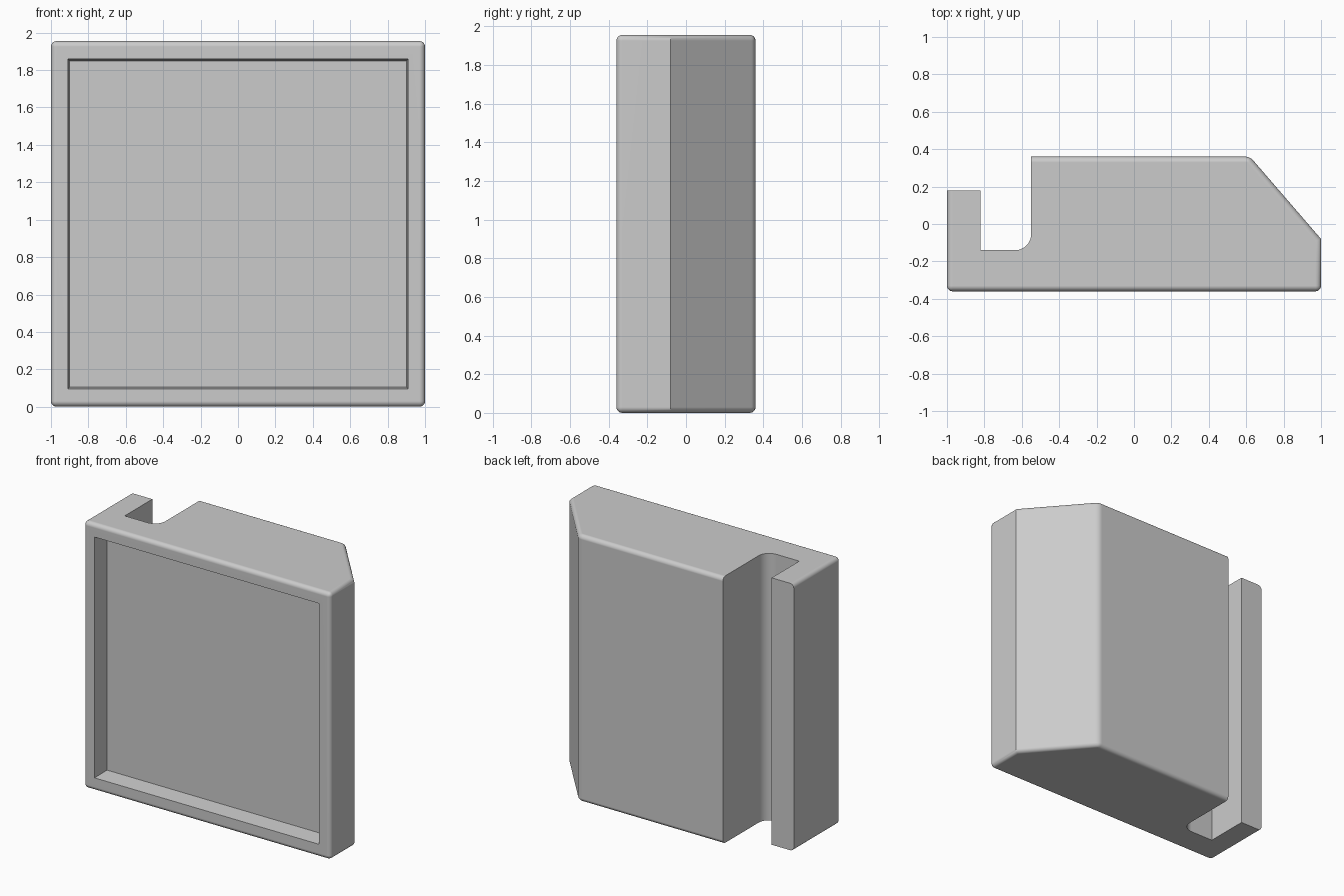
import bpy, bmesh, math
from mathutils import Matrix, Vector

if "Cube" in bpy.data.objects:
    bpy.data.objects.remove(bpy.data.objects["Cube"], do_unlink=True)

HEIGHT = 1.955
MID = HEIGHT / 2
FRONT, BACK = -0.36, 0.36
ROUND = 0.03

grey = bpy.data.materials.new("plain grey")
grey.use_nodes = True
grey.diffuse_color = (0.6, 0.6, 0.6, 1)
grey.node_tree.nodes["Principled BSDF"].inputs["Base Color"].default_value = (0.6, 0.6, 0.6, 1)


def make_object(name, bm):
    bmesh.ops.recalc_face_normals(bm, faces=bm.faces[:])
    mesh = bpy.data.meshes.new(name)
    bm.to_mesh(mesh)
    bm.free()
    obj = bpy.data.objects.new(name, mesh)
    bpy.context.collection.objects.link(obj)
    mesh.materials.append(grey)
    return obj


def apply_modifiers(obj):
    bpy.ops.object.select_all(action='DESELECT')
    bpy.context.view_layer.objects.active = obj
    obj.select_set(True)
    for mod in list(obj.modifiers):
        bpy.ops.object.modifier_apply(modifier=mod.name)


def cut(obj, cutter):
    cutter.hide_render = True
    mod = obj.modifiers.new("cut", 'BOOLEAN')
    mod.operation = 'DIFFERENCE'
    mod.solver = 'EXACT'
    mod.object = cutter
    apply_modifiers(obj)
    bpy.data.objects.remove(cutter, do_unlink=True)


# Block outline seen from above: sloped side, hooked slot with one filleted corner
slot_left, slot_right, slot_floor, fillet = -0.82, -0.55, -0.14, 0.085
outline = [(-1, FRONT), (1, FRONT), (1, -0.08), (0.62, BACK), (slot_right, BACK)]
for i in range(9):
    a = -math.pi / 2 * i / 8
    outline.append((slot_right - fillet + fillet * math.cos(a),
                    slot_floor + fillet + fillet * math.sin(a)))
outline += [(slot_left, slot_floor), (slot_left, 0.18), (-1, 0.18)]

bm = bmesh.new()
base = bm.faces.new([bm.verts.new((x, y, 0)) for x, y in outline])
grown = bmesh.ops.extrude_face_region(bm, geom=[base])["geom"]
bmesh.ops.translate(bm, vec=(0, 0, HEIGHT),
                    verts=[v for v in grown if isinstance(v, bmesh.types.BMVert)])
bmesh.ops.recalc_face_normals(bm, faces=bm.faces[:])


def is_rounded(edge):
    a, b = edge.verts[0].co, edge.verts[1].co
    m = (a + b) / 2
    if abs(a.z - b.z) > 0.1:
        # upright edges: both front corners and the top of the slope
        return m.y < FRONT + 0.01 or abs(m.x - 0.62) < 0.01
    # rims of the outer sides only, never the slot
    return m.y < FRONT + 0.01 or abs(m.x) > 0.99 or m.x > 0.7 or m.y > BACK - 0.01


bmesh.ops.bevel(bm, geom=[e for e in bm.edges if is_rounded(e)], offset=ROUND,
                offset_type='OFFSET', segments=5, profile=0.5, affect='EDGES',
                clamp_overlap=True)
block = make_object("mounting_block", bm)

# Shallow front recess with slightly drafted walls
bm = bmesh.new()
bmesh.ops.create_cube(bm, size=2)
for v in bm.verts:
    inner = v.co.y > 0
    reach = 0.90 if inner else 0.916
    tall = 0.872 if inner else 0.888
    v.co = Vector((v.co.x * reach, FRONT + (0.13 if inner else -0.08), MID + v.co.z * tall))
cut(block, make_object("recess_cutter", bm))

# Tilted bore running through the slope, the slot wall and the hook
bm = bmesh.new()
bmesh.ops.create_cone(bm, cap_ends=True, segments=64, radius1=0.13, radius2=0.13, depth=3)
tilt = Vector((1, 0.093, 0)).to_track_quat('Z', 'Y').to_matrix().to_4x4()
bm.transform(Matrix.Translation((0, 0.113, MID)) @ tilt)
cut(block, make_object("bore_cutter", bm))

# Smooth fillets and bore, crisp corners elsewhere
bpy.ops.object.select_all(action='DESELECT')
bpy.context.view_layer.objects.active = block
block.select_set(True)
bpy.ops.object.shade_smooth_by_angle(angle=math.radians(30))
weighted = block.modifiers.new("flat_faces", 'WEIGHTED_NORMAL')
weighted.keep_sharp = True
